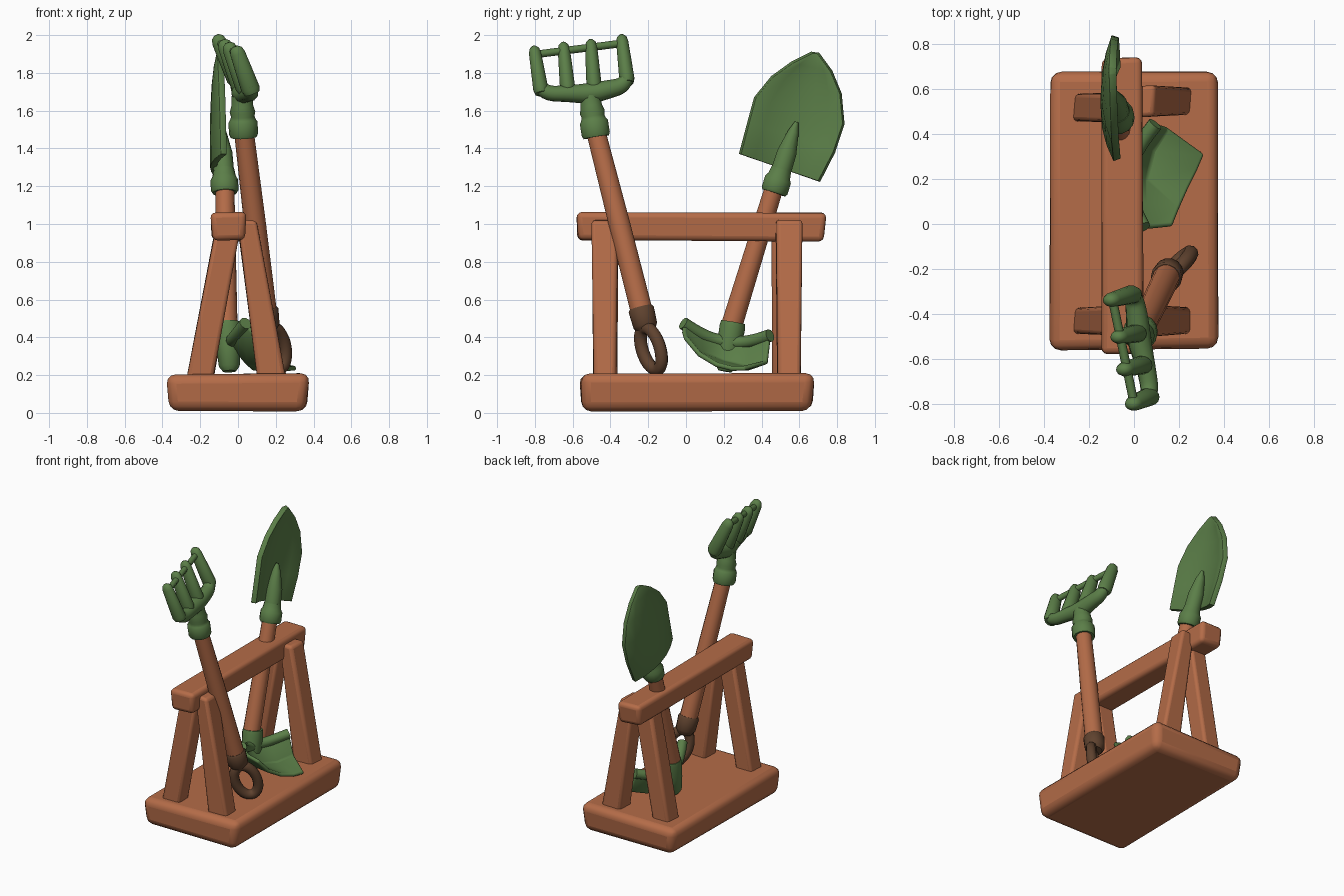
import bpy, bmesh, math, random
from mathutils import Vector as V

random.seed(4)
cube = bpy.data.objects.get("Cube")
if cube:
    bpy.data.objects.remove(cube, do_unlink=True)


def material(name, rgb):
    m = bpy.data.materials.new(name)
    m.use_nodes = True
    m.diffuse_color = (*rgb, 1)
    m.node_tree.nodes["Principled BSDF"].inputs["Base Color"].default_value = (*rgb, 1)
    return m


wood = material("warm wood", (0.46, 0.15, 0.065))
green = material("green metal", (0.105, 0.21, 0.065))
dark = material("dark brown grip", (0.115, 0.055, 0.028))


def finish(name, bm, mat, angle=40):
    bmesh.ops.recalc_face_normals(bm, faces=bm.faces)
    mesh = bpy.data.meshes.new(name)
    bm.to_mesh(mesh)
    bm.free()
    ob = bpy.data.objects.new(name, mesh)
    bpy.context.collection.objects.link(ob)
    mesh.materials.append(mat)
    bpy.ops.object.select_all(action='DESELECT')
    bpy.context.view_layer.objects.active = ob
    ob.select_set(True)
    bpy.ops.object.shade_smooth_by_angle(angle=math.radians(angle))
    return ob


def plank(name, low, high, size_low, size_high, bevel, wobble=0.008):
    """Rounded beam between two rectangles, with slightly uneven corners."""
    bm = bmesh.new()
    bmesh.ops.create_cube(bm, size=1)
    for v in bm.verts:
        c, s = (V(high), size_high) if v.co.z > 0 else (V(low), size_low)
        jit = V([random.uniform(-wobble, wobble) for _ in range(3)])
        v.co = c + V((v.co.x * s[0], v.co.y * s[1], 0)) + jit
    ob = finish(name, bm, wood)
    mod = ob.modifiers.new("soft_edges", 'BEVEL')
    mod.width, mod.segments = bevel, 3
    return ob


def rod(name, mat, a, b, profile, flat=1.0, sides=14):
    """Turned part from a to b; profile lists (fraction, radius)."""
    a, b = V(a), V(b)
    axis = (b - a).normalized()
    u = (V((1, 0, 0)) - axis * axis.x).normalized()
    w = axis.cross(u)
    bm = bmesh.new()
    rings = []
    for t, r in profile:
        c = a.lerp(b, t)
        rings.append([bm.verts.new(c + r * (u * math.cos(k) + w * math.sin(k) * flat))
                      for k in (2 * math.pi * i / sides for i in range(sides))])
    for p, q in zip(rings, rings[1:]):
        for i in range(sides):
            j = (i + 1) % sides
            bm.faces.new((p[i], p[j], q[j], q[i]))
    bm.faces.new(rings[0])
    bm.faces.new(rings[-1])
    return finish(name, bm, mat, 50)


def tube(name, mat, points, radii, depth, closed=False):
    """Smooth round bar through the points."""
    cu = bpy.data.curves.new(name, 'CURVE')
    cu.dimensions = '3D'
    cu.bevel_depth, cu.bevel_resolution, cu.resolution_u = depth, 3, 5
    cu.use_fill_caps = True
    sp = cu.splines.new('NURBS')
    sp.points.add(len(points) - 1)
    for p, co, r in zip(sp.points, points, radii):
        p.co, p.radius = (*co, 1), r
    sp.use_cyclic_u, sp.use_endpoint_u, sp.order_u = closed, not closed, 3
    tmp = bpy.data.objects.new(name + "_path", cu)
    bpy.context.collection.objects.link(tmp)
    bpy.context.view_layer.update()
    mesh = tmp.evaluated_get(bpy.context.evaluated_depsgraph_get()).to_mesh()
    bm = bmesh.new()
    bm.from_mesh(mesh)
    bpy.data.objects.remove(tmp, do_unlink=True)
    return finish(name, bm, mat, 60)


def sheet(name, rows, thick, offset):
    """Thick curved metal plate lofted through rows of points."""
    bm = bmesh.new()
    grid = [[bm.verts.new(p) for p in row] for row in rows]
    for r, s in zip(grid, grid[1:]):
        for i in range(len(r) - 1):
            bm.faces.new((r[i], r[i + 1], s[i + 1], s[i]))
    ob = finish(name, bm, green)
    mod = ob.modifiers.new("thickness", 'SOLIDIFY')
    mod.thickness, mod.offset = thick, offset
    mod = ob.modifiers.new("soft_rim", 'BEVEL')
    mod.width, mod.segments, mod.angle_limit = 0.01, 2, math.radians(50)
    return ob


# Stand
plank("base_board", (0, 0.06, 0.012), (0, 0.06, 0.205), (0.72, 1.21), (0.75, 1.24), 0.05)
plank("top_beam", (-0.055, 0.08, 0.91), (-0.055, 0.08, 1.065), (0.17, 1.30), (0.19, 1.32), 0.028)
for end, yl, yr in (("front", -0.43, -0.43), ("back", 0.52, 0.545)):
    plank(end + "_right_leg", (-0.2, yl, 0.18), (-0.06, yl, 0.94), (0.14, 0.12), (0.13, 0.13), 0.02, 0.005)
    plank(end + "_left_leg", (0.18, yr, 0.18), (0.045, yr, 1.02), (0.15, 0.125), (0.1, 0.14), 0.02, 0.005)

# Rake: handle, collars and looped grip
top, low = V((0.03, -0.48, 1.5)), V((0.15, -0.225, 0.5))
rod("rake_handle", wood, low, top, [(0, 0.06), (0.5, 0.058), (1, 0.052)])
axis = (low - top).normalized()
rod("grip_collar", dark, low - axis * 0.06, low + axis * 0.07,
    [(0, 0.05), (0, 0.062), (0.1, 0.07), (0.75, 0.066), (0.85, 0.058), (1, 0.045)])
side = V((0.75, 0.65, 0)).normalized()
centre = V((0.195, -0.185, 0.34))
ring = [centre + side * 0.078 * math.cos(k) + axis * 0.12 * math.sin(k)
        for k in (math.pi * i / 5 for i in range(10))]
tube("grip_loop", dark, ring, [1] * 10, 0.034, True)
rod("rake_collar", green, (0.03, -0.475, 1.46), (0.02, -0.51, 1.68),
    [(0, 0.05), (0, 0.07), (0.08, 0.077), (0.36, 0.077), (0.42, 0.068), (0.5, 0.062),
     (0.6, 0.068), (0.75, 0.058), (1, 0.055)])

# Rake: head
tube("rake_crossbar", green,
     [(0.06, -0.78, 1.74), (0.075, -0.755, 1.69), (0.05, -0.62, 1.69), (0.02, -0.51, 1.69),
      (0.015, -0.42, 1.71), (0.0, -0.32, 1.735), (-0.01, -0.31, 1.79)],
     [0.85, 0.95, 1.05, 1.35, 1.2, 1, 0.85], 0.042)
tines = [((0.075, -0.765, 1.69), (-0.015, -0.805, 1.94)),
         ((0.045, -0.625, 1.70), (-0.055, -0.65, 1.96)),
         ((0.02, -0.485, 1.71), (-0.08, -0.505, 1.975)),
         ((0.0, -0.31, 1.745), (-0.115, -0.342, 2.0))]
for i, (a, b) in enumerate(tines):
    rod(f"rake_tine_{i + 1}", green, a, b,
        [(0, 0.04), (0.1, 0.05), (0.5, 0.045), (0.85, 0.04), (0.95, 0.032), (1, 0.014)], 0.82)
rod("rake_tie_bar", green, V(tines[0][0]).lerp(V(tines[0][1]), 0.83),
    V(tines[3][0]).lerp(V(tines[3][1]), 0.83), [(0, 0.02), (1, 0.02)], sides=8)

# Spade: handle, collar and neck
rod("spade_handle", wood, (-0.06, 0.235, 0.44), (-0.07, 0.475, 1.22), [(0, 0.058), (1, 0.05)])
rod("spade_collar", green, (-0.07, 0.465, 1.165), (-0.075, 0.505, 1.29),
    [(0, 0.05), (0, 0.065), (0.1, 0.073), (0.55, 0.073), (0.7, 0.062), (1, 0.055)])
rod("spade_neck", green, (-0.075, 0.5, 1.27), (-0.095, 0.585, 1.54),
    [(0, 0.055), (0.4, 0.053), (0.8, 0.03), (1, 0.01)])

# Spade: dished pointed blade
edges = [((0.285, 1.37), (0.705, 1.225)), ((0.33, 1.54), (0.785, 1.38)),
         ((0.365, 1.67), (0.835, 1.53)), ((0.455, 1.78), (0.82, 1.69)),
         ((0.56, 1.855), (0.77, 1.81)), ((0.665, 1.908), (0.7, 1.905))]
rows = []
for n, (l, r) in enumerate(edges):
    dish = 0.055 * (1 - (n / 5) ** 2)
    rows.append([(-0.075 - dish * (1 - abs(2 * f - 1) ** 2) - 0.004 * n,
                  l[0] + (r[0] - l[0]) * f, l[1] + (r[1] - l[1]) * f)
                 for f in (0, 0.17, 0.35, 0.5, 0.65, 0.83, 1)])
sheet("spade_blade", rows, 0.035, 0)

# Hoe head at the foot of the spade handle
rod("hoe_socket", green, (-0.055, 0.25, 0.48), (-0.045, 0.205, 0.22),
    [(0, 0.05), (0, 0.066), (0.1, 0.07), (0.5, 0.066), (0.9, 0.055), (1, 0.035)])
rim = [(0.04, -0.015, 0.475), (-0.01, 0.08, 0.41), (-0.04, 0.2, 0.375),
       (0.01, 0.34, 0.37), (0.095, 0.445, 0.41)]
middle = [(0.08, -0.015, 0.43), (0.05, 0.08, 0.32), (0.05, 0.2, 0.265),
          (0.08, 0.33, 0.235), (0.145, 0.43, 0.27)]
lip = [(0.17, -0.005, 0.4), (0.2, 0.07, 0.31), (0.24, 0.16, 0.255),
       (0.28, 0.24, 0.235), (0.31, 0.31, 0.235)]
sheet("hoe_blade", [rim, middle, lip], 0.025, 0)
tube("hoe_rim", green, rim, [1] * 5, 0.034)
